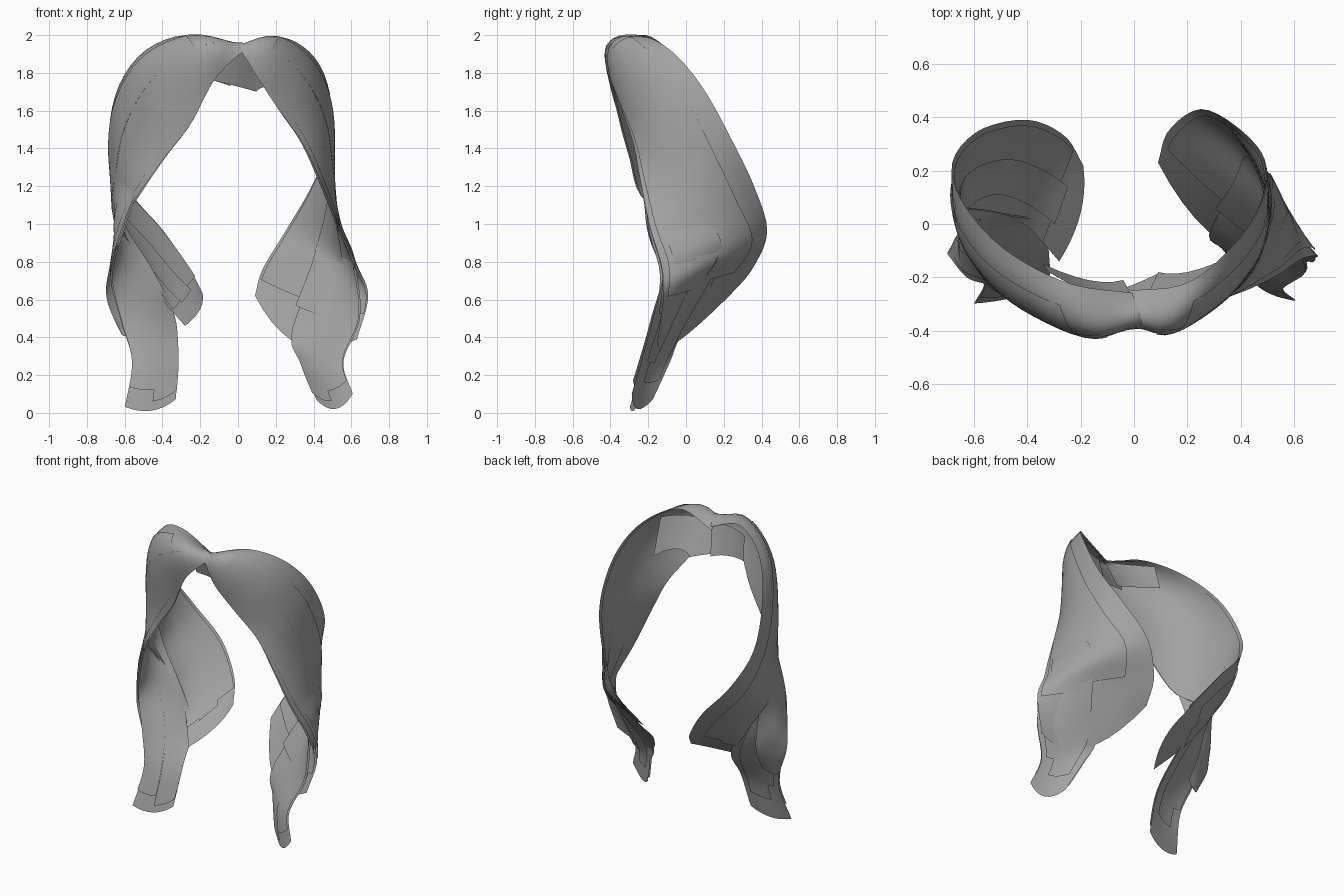
import bpy
from mathutils import Vector

hair = bpy.data.materials.new("hair_grey")
hair.diffuse_color = (0.36, 0.36, 0.36, 1)


def across(row, u):
    """Point on a row: parabola through its front, middle and back points."""
    a, b, c = (Vector(p) for p in row)
    return a * (2*u - 1)*(u - 1) + b * 4*u*(1 - u) + c * u*(2*u - 1)


def along(rows, u, t):
    """Smooth curve down the lock at width u, with t from 0 to 1."""
    p = [across(r, u) for r in rows]
    p = [2*p[0] - p[1]] + p + [2*p[-1] - p[-2]]
    s = t * (len(rows) - 1)
    i = min(int(s), len(rows) - 2)
    f = s - i
    a, b, c, d = p[i:i + 4]
    return 0.5 * (2*b + (c - a)*f + (2*a - 5*b + 4*c - d)*f*f
                  + (3*b - a - 3*c + d)*f**3)


def strand(name, rows, u0=0, u1=1, t0=0, t1=1, inset=0, flip=False, nu=10, nt=36):
    """Ribbon covering part of a lock, moved inward by inset."""
    verts, faces = [], []
    for j in range(nt + 1):
        t = t0 + (t1 - t0) * j / nt
        for i in range(nu + 1):
            u = u0 + (u1 - u0) * i / nu
            e = 0.01
            du = along(rows, min(u + e, 1), t) - along(rows, max(u - e, 0), t)
            dt = along(rows, u, min(t + e, 1)) - along(rows, u, max(t - e, 0))
            n = du.cross(dt).normalized() * (1 if flip else -1)
            # strands start on the lock and separate toward their ends
            verts.append(along(rows, u, t) - n * inset * (0.4 + 0.6 * j / nt))
    w = nu + 1
    for j in range(nt):
        for i in range(nu):
            a = j*w + i
            f = (a, a + w, a + w + 1, a + 1)
            faces.append(f[::-1] if flip else f)
    me = bpy.data.meshes.new(name)
    me.from_pydata(verts, [], faces)
    me.materials.append(hair)
    me.shade_smooth()
    ob = bpy.data.objects.new(name, me)
    bpy.context.collection.objects.link(ob)


# Rows down each twisting lock: front edge, middle, back edge
right_lock = [
    ((.01, -.39, 1.93), (-.01, -.33, 1.95), (-.02, -.25, 1.89)),
    ((.10, -.40, 1.78), (.15, -.385, 1.96), (.20, -.22, 1.99)),
    ((.22, -.34, 1.60), (.34, -.27, 1.81), (.38, -.07, 1.91)),
    ((.34, -.28, 1.43), (.46, -.12, 1.58), (.48, .09, 1.72)),
    ((.44, -.24, 1.22), (.50, .00, 1.30), (.49, .24, 1.45)),
    ((.54, -.19, .98), (.51, .10, 1.05), (.39, .36, 1.20)),
    ((.63, -.13, .78), (.49, .19, .85), (.25, .43, .96)),
    ((.69, -.12, .62), (.46, .08, .68), (.13, .35, .76)),
    ((.63, -.15, .39), (.33, -.07, .36), (.09, .23, .62)),
]
# The left lock narrows to a separate back lobe below the twist
left_lock = [
    ((.04, -.39, 1.93), (.02, -.33, 1.96), (.01, -.26, 1.90)),
    ((-.12, -.40, 1.77), (-.18, -.405, 1.96), (-.25, -.22, 2.00)),
    ((-.25, -.35, 1.53), (-.45, -.29, 1.80), (-.49, -.09, 1.92)),
    ((-.39, -.30, 1.35), (-.60, -.14, 1.55), (-.64, .08, 1.71)),
    ((-.53, -.24, 1.15), (-.65, -.02, 1.28), (-.68, .23, 1.42)),
    ((-.62, -.05, .99), (-.65, .13, 1.05), (-.58, .35, 1.18)),
    ((-.53, .04, .80), (-.51, .20, .87), (-.40, .39, .97)),
    ((-.40, -.01, .60), (-.35, .15, .68), (-.26, .33, .77)),
    ((-.28, -.14, .46), (-.20, .04, .55), (-.19, .22, .64)),
]

# Tails that run down the front of each lock and then sweep forward
right_tail = [[across(r, u) for u in (.03, .3, .57)] for r in right_lock[3:7]] + [
    ((.65, -.17, .50), (.48, -.07, .48), (.29, -.01, .43)),
    ((.56, -.23, .27), (.45, -.18, .25), (.34, -.08, .27)),
    ((.61, -.28, .10), (.52, -.25, .02), (.42, -.17, .07)),
]
left_tail = [[across(r, u) for u in (.03, .3, .57)] for r in left_lock[3:5]] + [
    ((-.62, -.20, .95), (-.65, -.07, .99), (-.62, .06, 1.02)),
    ((-.68, -.13, .73), (-.59, -.03, .76), (-.46, .04, .76)),
    ((-.62, -.15, .48), (-.49, -.09, .52), (-.35, .01, .53)),
    ((-.56, -.21, .27), (-.44, -.20, .27), (-.32, -.14, .32)),
    ((-.60, -.29, .03), (-.46, -.27, .01), (-.33, -.23, .07)),
]
# Short outer strand on the left
left_outer = left_tail[:3] + [
    ((-.68, -.13, .75), (-.65, -.03, .77), (-.56, .02, .78)),
    ((-.69, -.11, .60), (-.62, -.05, .60), (-.53, -.01, .60)),
    ((-.62, -.13, .43), (-.59, -.12, .41), (-.52, -.09, .45)),
]

# Layered strands: width range, length range, inset
layers = [(0, 1, 0, 1, 0), (0, .3, 0, .93, .015), (.25, .65, .02, .94, .022),
          (.6, .97, .04, .92, .015), (.05, .45, .1, .88, -.01),
          (.45, .8, .15, .86, -.012)]
tail_layers = [(0, 1, 0, 1, .008), (.0, .5, 0, .93, .022),
               (.3, .85, .05, .9, -.01), (.5, 1, .0, .97, .018),
               (.1, .45, .1, .82, -.015)]
for side, lock, tail, flip in (("right", right_lock, right_tail, False),
                               ("left", left_lock, left_tail, True)):
    for k, (u0, u1, t0, t1, d) in enumerate(layers):
        strand(f"{side}_lock_strand_{k}", lock, u0, u1, t0, t1, d, flip)
    for k, (u0, u1, t0, t1, d) in enumerate(tail_layers):
        strand(f"{side}_tail_strand_{k}", tail, u0, u1, t0, t1, d, flip, 8, 28)
strand("left_outer_strand", left_outer, inset=-.006, flip=True, nu=6, nt=24)

# Short root flaps hanging under the parting
right_flap = [((.04, -.29, 1.92), (.17, -.26, 1.94), (.32, -.18, 1.92)),
              ((.09, -.18, 1.70), (.20, -.18, 1.73), (.34, -.13, 1.66))]
left_flap = [((.00, -.28, 1.92), (-.15, -.26, 1.95), (-.32, -.18, 1.96)),
             ((-.04, -.21, 1.73), (-.17, -.21, 1.77), (-.34, -.15, 1.80))]
centre_flap = [((-.13, -.31, 1.92), (.00, -.30, 1.92), (.05, -.29, 1.92)),
               ((-.13, -.27, 1.76), (-.01, -.23, 1.73), (.10, -.18, 1.70))]
strand("right_root_flap", right_flap, nu=6, nt=4)
strand("left_root_flap", left_flap, flip=True, nu=6, nt=4)
strand("centre_root_flap", centre_flap, nu=6, nt=4)
